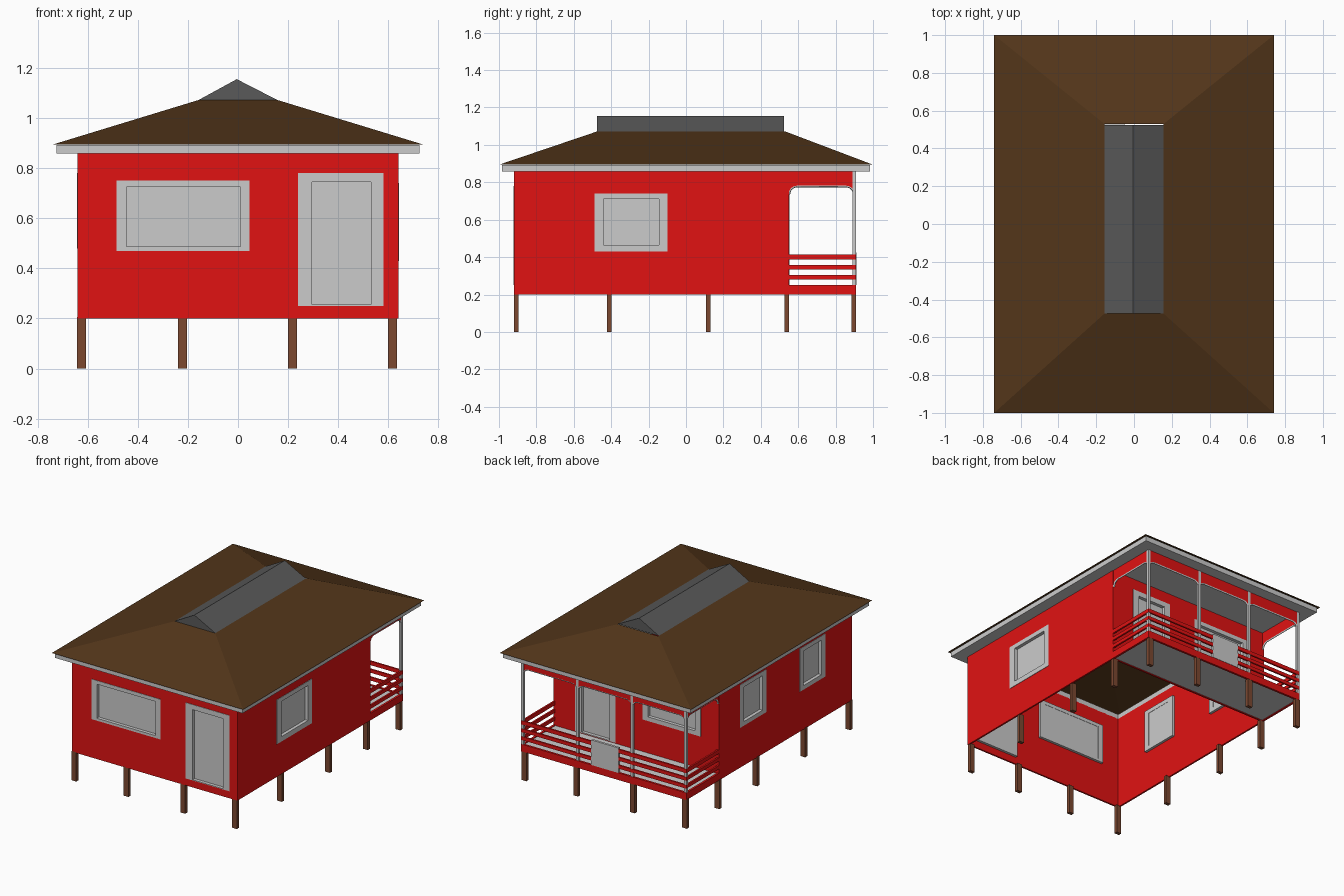
import bpy, bmesh, math
from mathutils import Vector

if "Cube" in bpy.data.objects:
    bpy.data.objects.remove(bpy.data.objects["Cube"])


def material(name, rgb):
    m = bpy.data.materials.new(name)
    m.diffuse_color = (*rgb, 1)
    m.use_nodes = True
    m.node_tree.nodes["Principled BSDF"].inputs["Base Color"].default_value = m.diffuse_color
    return m


RED = material("red_paint", (0.75, 0.006, 0.006))
ROOF = material("roof_brown", (0.085, 0.036, 0.01))
WOOD = material("pile_brown", (0.2, 0.065, 0.03))
DARK = material("dark_grey", (0.1, 0.1, 0.1))


def place(axis, u, v, w):
    return Vector({"x": (w, u, v), "y": (u, w, v), "z": (u, v, w)}[axis])


def finish(name, bm, mat):
    bmesh.ops.recalc_face_normals(bm, faces=bm.faces)
    me = bpy.data.meshes.new(name)
    bm.to_mesh(me)
    bm.free()
    ob = bpy.data.objects.new(name, me)
    bpy.context.collection.objects.link(ob)
    if mat:
        me.materials.append(mat)
    return ob


def thicken(bm, axis, depth):
    geo = bmesh.ops.extrude_face_region(bm, geom=bm.faces[:])["geom"]
    verts = [g for g in geo if isinstance(g, bmesh.types.BMVert)]
    bmesh.ops.translate(bm, verts=verts, vec=place(axis, 0, 0, depth))


def panel(name, axis, rect, w0, w1, mat=None, holes=()):
    """Slab with rectangular holes; rects are (u0, u1, v0, v1)."""
    bm = bmesh.new()
    us = sorted({u for r in (rect, *holes) for u in r[:2]})
    vs = sorted({v for r in (rect, *holes) for v in r[2:]})
    grid = {(u, v): bm.verts.new(place(axis, u, v, w0)) for u in us for v in vs}
    for a, b in zip(us, us[1:]):
        for c, d in zip(vs, vs[1:]):
            u, v = (a + b) / 2, (c + d) / 2
            if not any(h[0] < u < h[1] and h[2] < v < h[3] for h in holes):
                bm.faces.new([grid[a, c], grid[b, c], grid[b, d], grid[a, d]])
    bmesh.ops.delete(bm, geom=[v for v in bm.verts if not v.link_faces], context="VERTS")
    thicken(bm, axis, w1 - w0)
    return finish(name, bm, mat)


def wall(name, axis, rect, w, out, openings):
    """Red wall with outer face at w, plus a frame and recessed pane per opening."""
    panel(name, axis, rect, w, w - out * 0.012, RED, [o for o, _ in openings])
    for i, (o, p) in enumerate(openings):
        panel(f"{name}_frame_{i}", axis, o, w + out * 0.003, w - out * 0.03, None, [p])
        panel(f"{name}_pane_{i}", axis, p, w - out * 0.02, w - out * 0.028)


def inset(u0, u1, v0, v1, m=0.042):
    return (u0, u1, v0, v1), (u0 + m, u1 - m, v0 + m * 0.7, v1 - m * 0.7)


# House walls with windows and doors
wall("front_wall", "y", (-0.64, 0.64, 0.2, 0.86), -0.92, -1, [
    ((-0.485, 0.045, 0.47, 0.75), (-0.445, 0.01, 0.487, 0.725)),
    ((0.24, 0.58, 0.25, 0.78), (0.295, 0.53, 0.255, 0.745))])
wall("right_wall", "x", (-0.92, 0.545, 0.2, 0.86), 0.64, 1, [
    ((-0.49, -0.10, 0.43, 0.74), (-0.44, -0.145, 0.465, 0.71))])
wall("left_wall", "x", (-0.92, 0.545, 0.2, 0.86), -0.64, -1, [
    inset(-0.62, -0.34, 0.48, 0.78), inset(0.03, 0.32, 0.48, 0.78)])
wall("porch_wall", "y", (-0.64, 0.64, 0.2, 0.86), 0.55, 1, [
    inset(-0.5, -0.05, 0.47, 0.75),
    ((0.16, 0.47, 0.25, 0.78), (0.205, 0.42, 0.255, 0.745))])

# Porch floor and red skirt
panel("porch_floor", "z", (-0.63, 0.63, 0.545, 0.9), 0.205, 0.245)
panel("porch_skirt_back", "y", (-0.64, 0.64, 0.2, 0.25), 0.91, 0.895, RED)
for s, side in ((-1, "left"), (1, "right")):
    panel(f"porch_skirt_{side}", "x", (0.545, 0.91, 0.2, 0.25), s * 0.64, s * 0.625, RED)

# Railing slats and gate
for i, (z0, z1) in enumerate(((0.28, 0.304), (0.335, 0.359), (0.388, 0.415))):
    for s, side in ((-1, "left"), (1, "right")):
        panel(f"side_slat_{side}_{i}", "x", (0.545, 0.91, z0, z1), s * 0.64, s * 0.628, RED)
    panel(f"back_slat_left_{i}", "y", (-0.64, -0.11, z0, z1), 0.91, 0.898, RED)
    panel(f"back_slat_right_{i}", "y", (0.09, 0.64, z0, z1), 0.91, 0.898, RED)
panel("gate", "y", (-0.115, 0.095, 0.25, 0.425), 0.912, 0.896)

# Porch posts
posts = (-0.63, -0.215, 0.205, 0.63)
for i, x in enumerate(posts):
    panel(f"porch_post_{i}", "z", (x - 0.009, x + 0.009, 0.89, 0.908), 0.245, 0.86)


def arch(name, axis, u0, u1, w):
    """Red valance with rounded lower corners and a grey trim along its edge."""
    r, top = 0.045, 0.78
    angles = [math.radians(a) for a in range(0, 91, 15)]
    left = [(u0 + r - r * math.cos(a), top - r + r * math.sin(a)) for a in angles]
    path = left + [(u0 + u1 - u, v) for u, v in reversed(left)]
    bm = bmesh.new()
    bm.faces.new([bm.verts.new(place(axis, u, v, w - 0.005))
                  for u, v in [(u0, 0.86)] + path + [(u1, 0.86)]])
    thicken(bm, axis, 0.01)
    finish(name, bm, RED)
    cu = bpy.data.curves.new(name + "_trim", "CURVE")
    cu.dimensions = "3D"
    cu.bevel_depth, cu.bevel_resolution = 0.007, 0
    sp = cu.splines.new("POLY")
    sp.points.add(len(path) - 1)
    for p, (u, v) in zip(sp.points, path):
        p.co = (*place(axis, u, v, w), 1)
    bpy.context.collection.objects.link(bpy.data.objects.new(name + "_trim", cu))


# Porch arches
for i, (a, b) in enumerate(zip(posts, posts[1:])):
    arch(f"back_arch_{i}", "y", a, b, 0.9)
for s, side in ((-1, "left"), (1, "right")):
    arch(f"side_arch_{side}", "x", 0.55, 0.9, s * 0.632)

# Piles around the perimeter
pile_x, pile_y = (-0.625, -0.222, 0.217, 0.617), (-0.908, -0.41, 0.12, 0.538, 0.897)
for i, x in enumerate(pile_x):
    for j, y in enumerate(pile_y):
        if i in (0, 3) or j in (0, 4):
            panel(f"pile_{i}_{j}", "z", (x - 0.018, x + 0.018, y - 0.012, y + 0.012),
                  0, 0.205, WOOD)

# Fascia, soffit and porch ceiling as one ring, open above the house
panel("eaves", "z", (-0.725, 0.725, -0.985, 0.985), 0.858, 0.893, None,
      [(-0.628, 0.628, -0.908, 0.54)])

# Hipped roof slopes
bm = bmesh.new()
low = [bm.verts.new((x, y, 0.894)) for x, y in ((-0.74, -1), (0.74, -1), (0.74, 1), (-0.74, 1))]
high = [bm.verts.new((x, y, 1.072)) for x, y in
        ((-0.157, -0.475), (0.157, -0.475), (0.157, 0.53), (-0.157, 0.53))]
for i in range(4):
    j = (i + 1) % 4
    bm.faces.new((low[i], low[j], high[j], high[i]))
finish("roof", bm, ROOF)

# Ridge cap
bm = bmesh.new()
bm.faces.new([bm.verts.new((x, -0.475, z)) for x, z in ((-0.157, 1.072), (0.157, 1.072), (-0.005, 1.155))])
thicken(bm, "y", 1.0)
finish("ridge_cap", bm, DARK)
